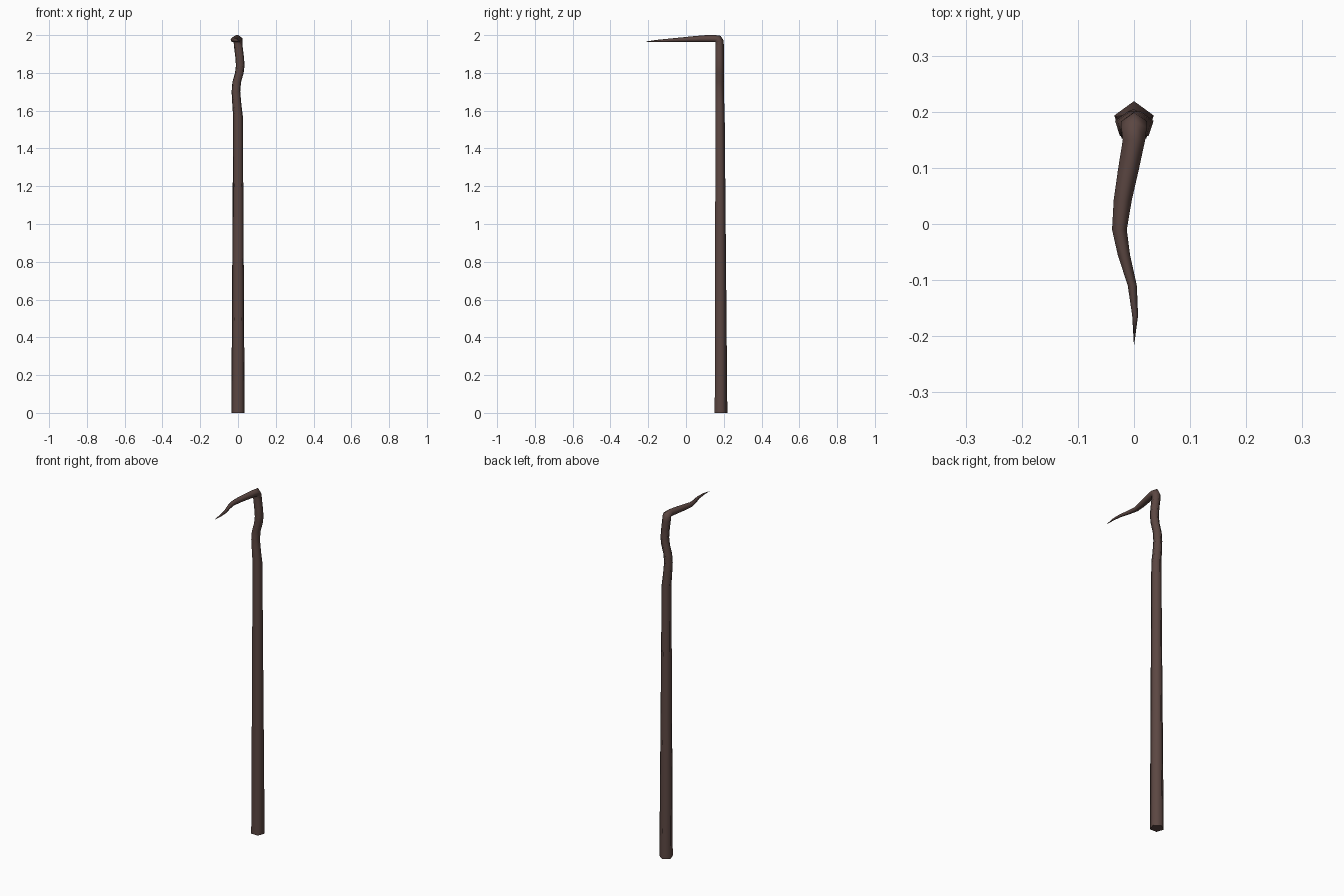
import bpy, bmesh
from math import sin, cos, pi, radians

# Each ring: x centre, y and z of its flat inner side, radius, tilt of its outward direction
rings = [
    # straight tapered pole
    (0.000, 0.152, 0.00, 0.0370, 0),
    (0.000, 0.156, 1.57, 0.0270, 0),
    # wavy neck
    (-0.006, 0.157, 1.63, 0.0253, 0),
    (-0.011, 0.157, 1.70, 0.0240, 0),
    (-0.007, 0.157, 1.75, 0.0240, 0),
    (0.007, 0.157, 1.80, 0.0240, 0),
    (0.012, 0.157, 1.84, 0.0240, 0),
    (0.008, 0.157, 1.89, 0.0240, 0),
    (0.001, 0.157, 1.945, 0.0240, 0),
    # bend
    (0.000, 0.157, 1.957, 0.0245, 20),
    (0.000, 0.155, 1.963, 0.0240, 50),
    (0.000, 0.150, 1.963, 0.0210, 90),
    # wavy pointed hook
    (-0.010, 0.097, 1.964, 0.0195, 90),
    (-0.020, 0.043, 1.964, 0.0170, 90),
    (-0.026, -0.010, 1.964, 0.0138, 90),
    (-0.018, -0.055, 1.964, 0.0115, 90),
    (-0.003, -0.110, 1.964, 0.0085, 90),
    (0.002, -0.163, 1.964, 0.0055, 90),
]
SIDES = 5

bm = bmesh.new()
loops = []
for x, y, z, r, tilt in rings:
    t = radians(tilt)
    loop = []
    for i in range(SIDES):
        a = 2 * pi * i / SIDES
        out = r * (cos(a) + cos(pi / SIDES))
        loop.append(bm.verts.new((x + r * sin(a), y + out * cos(t), z + out * sin(t))))
    loops.append(loop)

# skin between rings
for lo, hi in zip(loops, loops[1:]):
    for i in range(SIDES):
        j = (i + 1) % SIDES
        bm.faces.new((lo[i], lo[j], hi[j], hi[i]))

# pointed tip
tip = bm.verts.new((0, -0.218, 1.965))
for i in range(SIDES):
    bm.faces.new((loops[-1][i], loops[-1][(i + 1) % SIDES], tip))

for f in bm.faces:
    f.smooth = True

# flat base with a sharp rim
base = bm.faces.new(loops[0])
base.smooth = False
for e in base.edges:
    e.smooth = False

bmesh.ops.recalc_face_normals(bm, faces=bm.faces)
mesh = bpy.data.meshes.new("hooked_staff")
bm.to_mesh(mesh)
bm.free()
staff = bpy.data.objects.new("hooked_staff", mesh)
bpy.context.collection.objects.link(staff)

# dark brown wood
wood = bpy.data.materials.new("dark_wood")
wood.diffuse_color = (0.105, 0.062, 0.054, 1)
mesh.materials.append(wood)
